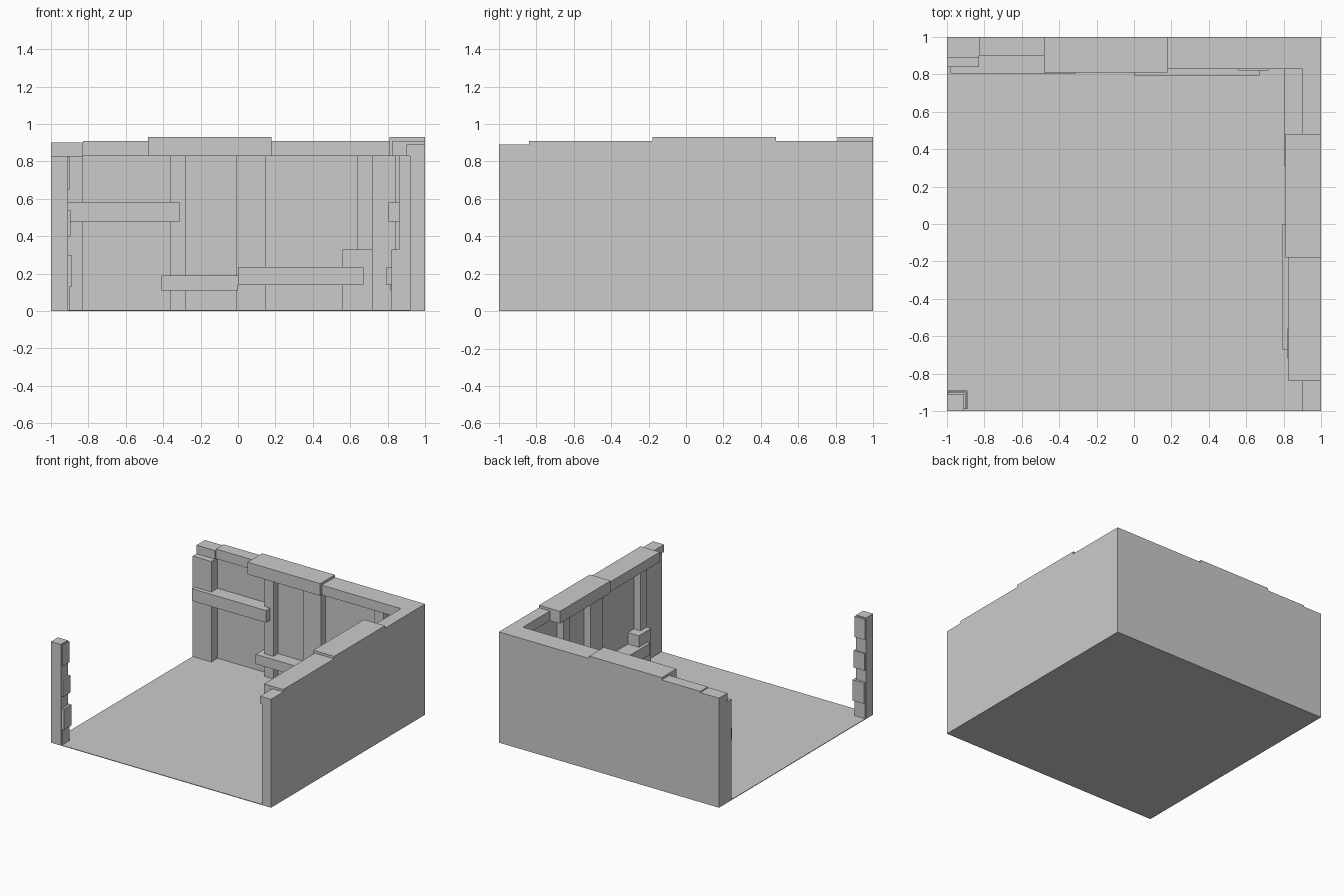
import bpy

if "Cube" in bpy.data.objects:
    bpy.data.objects.remove(bpy.data.objects["Cube"])


def box(name, x0, x1, y0, y1, z0, z1):
    """Axis-aligned box between two corners."""
    v = [(x, y, z) for z in (z0, z1) for x, y in ((x0, y0), (x1, y0), (x1, y1), (x0, y1))]
    f = [(3, 2, 1, 0), (4, 5, 6, 7), (0, 1, 5, 4), (1, 2, 6, 5), (2, 3, 7, 6), (3, 0, 4, 7)]
    mesh = bpy.data.meshes.new(name)
    mesh.from_pydata(v, [], f)
    obj = bpy.data.objects.new(name, mesh)
    bpy.context.collection.objects.link(obj)
    return obj


# Parts of one wall: name, start, end, inner face, bottom, top
WALL = [
    ("panel", -1, 1, 0.92, 0, 0.83),
    # top beams
    ("end_beam", -1, -0.83, 0.89, 0.83, 0.90),
    ("left_beam", -0.83, -0.48, 0.90, 0.83, 0.91),
    ("centre_beam", -0.48, 0.18, 0.81, 0.83, 0.93),
    # uprights
    ("corner_post", -1, -0.83, 0.84, 0, 0.83),
    ("narrow_post", -0.36, -0.28, 0.86, 0, 0.83),
    ("wide_post", -0.01, 0.15, 0.86, 0, 0.83),
    ("right_post", 0.64, 0.72, 0.86, 0, 0.83),
    ("post_footing", 0.56, 0.72, 0.82, 0, 0.33),
    # horizontal planks
    ("upper_plank", -0.98, -0.31, 0.805, 0.48, 0.58),
    ("low_plank", -0.41, 0.0, 0.815, 0.11, 0.19),
    ("long_plank", 0.0, 0.67, 0.795, 0.14, 0.235),
]

# Back wall, and the right wall as the same wall turned a quarter
for name, a, b, inner, z0, z1 in WALL:
    box("back_" + name, a, b, inner, 1, z0, z1)
    box("side_" + name, inner, 1, -b, -a, z0, z1)
box("back_right_beam", 0.18, 1, 0.83, 1, 0.83, 0.91)
box("side_right_beam", 0.825, 1, -0.84, -0.18, 0.83, 0.91)
box("side_cap_beam", 0.90, 1, -1, -0.84, 0.83, 0.89)

# Thin floor
box("floor", -1, 1, -1, 1, 0, 0.005)

# Free-standing corner pillar with protruding stones
box("pillar", -1, -0.91, -1, -0.91, 0, 0.83)
for i, (reach, z0, z1) in enumerate([(-0.90, 0, 0.13), (-0.89, 0.13, 0.30),
                                     (-0.895, 0.40, 0.54), (-0.90, 0.65, 0.82)]):
    box(f"pillar_stone_{i}", -0.995, reach, -0.99, reach, z0, z1)
